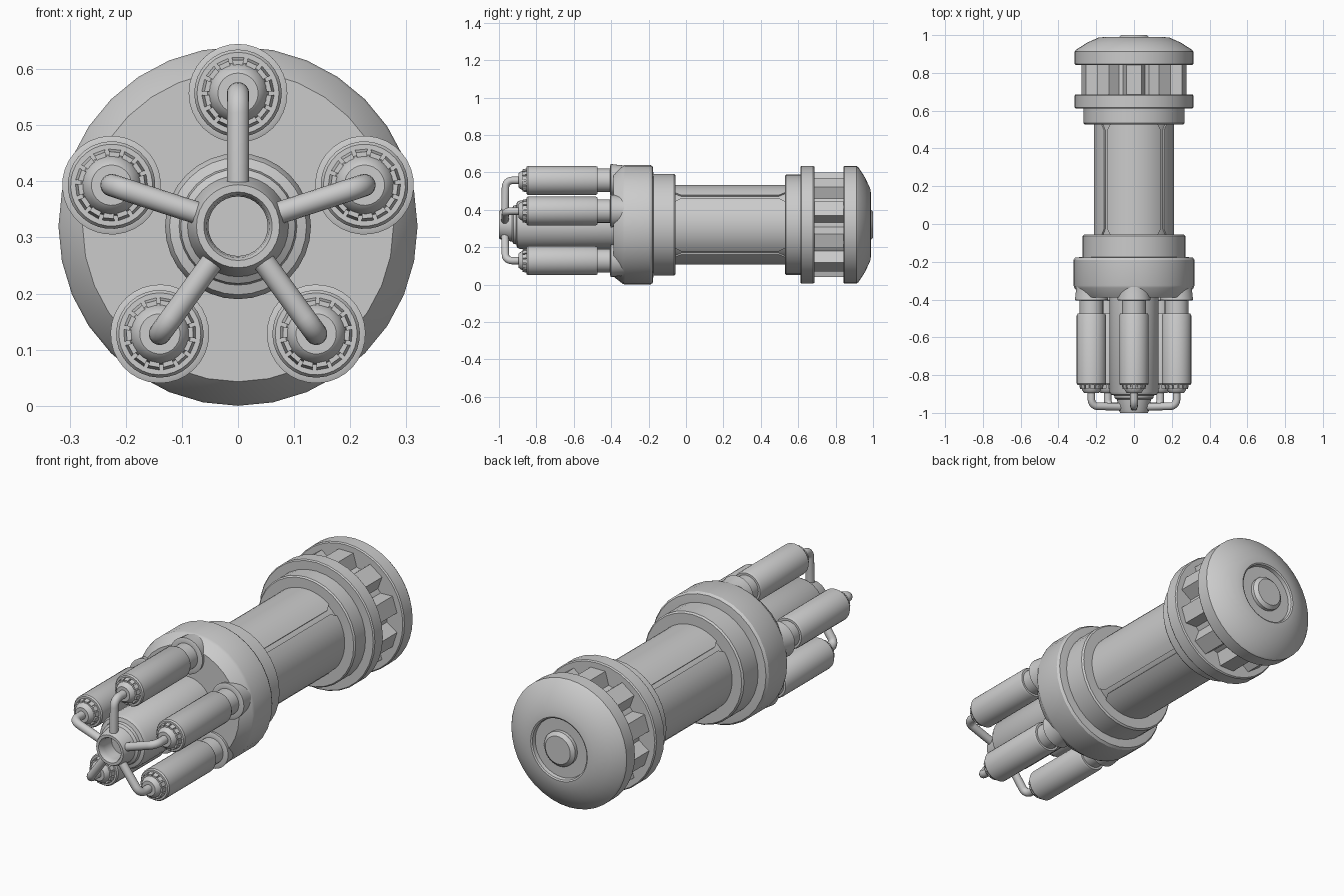
import bpy, bmesh, math
from mathutils import Vector

if "Cube" in bpy.data.objects:
    bpy.data.objects.remove(bpy.data.objects["Cube"])

CZ = 0.32      # height of the main axis (runs along y)
TUBE_R = 0.237 # distance of the small tubes from the axis


def finish(name, bm, angle=32):
    bmesh.ops.remove_doubles(bm, verts=bm.verts, dist=1e-6)
    bmesh.ops.recalc_face_normals(bm, faces=bm.faces)
    me = bpy.data.meshes.new(name)
    bm.to_mesh(me)
    bm.free()
    for p in me.polygons:
        p.use_smooth = True
    me.set_sharp_from_angle(angle=math.radians(angle))
    return place(name, me)


def place(name, me, turn=0.0):
    ob = bpy.data.objects.new(name, me)
    ob.location = (0, 0, CZ)
    ob.rotation_euler = (0, turn, 0)
    bpy.context.collection.objects.link(ob)
    return ob


def lathe(name, profile, seg=32, dz=0.0, angle=32):
    """Revolve (radius, y) points around the y axis, closing both ends."""
    bm = bmesh.new()
    rings = []
    for r, y in profile:
        rings.append([bm.verts.new((r * math.sin(a), y, dz + r * math.cos(a)))
                      for a in (2 * math.pi * i / seg for i in range(seg))])
    for a, b in zip(rings, rings[1:]):
        for i in range(seg):
            j = (i + 1) % seg
            bm.faces.new((a[i], a[j], b[j], b[i]))
    bm.faces.new(rings[0])
    bm.faces.new(rings[-1])
    return finish(name, bm, angle)


def sections(name, loops, angle=32):
    """Skin a row of equal four-point loops, capped at both ends."""
    bm = bmesh.new()
    rows = [[bm.verts.new(p) for p in loop] for loop in loops]
    for a, b in zip(rows, rows[1:]):
        for i in range(4):
            j = (i + 1) % 4
            bm.faces.new((a[i], a[j], b[j], b[i]))
    bm.faces.new(rows[0])
    bm.faces.new(rows[-1])
    return finish(name, bm, angle)


def repeat(ob, count):
    for k in range(1, count):
        place(f"{ob.name}_{k + 1}", ob.data, 2 * math.pi * k / count)


# Front flange with its chamfered face and stepped ring
lathe("front_flange", [(0.277, -0.388), (0.316, -0.338), (0.32, -0.325), (0.32, -0.19),
                       (0.312, -0.178), (0.27, -0.174)])
lathe("front_ring", [(0.272, -0.19), (0.272, -0.064), (0.265, -0.056), (0.2, -0.056)])

# Grip body with four shallow raised panels
lathe("body", [(0.204, -0.08), (0.204, 0.55)], 48)
loops = []
for deg in [-42, -36, -30, -24, -18, -12, -6, 0, 6, 12, 18, 24, 30, 36, 42]:
    cut = 0.035 if abs(deg) == 42 else 0.0
    s, c = math.sin(math.radians(deg)), math.cos(math.radians(deg))
    y0, y1 = -0.06 + cut, 0.53 - cut
    loops.append([(r * s, y, r * c) for r, y in
                  ((0.213, y0), (0.213, y1), (0.19, y1), (0.19, y0))])
repeat(sections("body_panel", loops), 4)

# Rear rings
lathe("rear_ring", [(0.2, 0.528), (0.262, 0.528), (0.268, 0.535), (0.268, 0.62)])
lathe("rear_flange", [(0.26, 0.612), (0.31, 0.612), (0.315, 0.618), (0.315, 0.68),
                      (0.31, 0.686), (0.2, 0.686)])

# Vented section: core and ten chunky ribs
lathe("vent_core", [(0.225, 0.67), (0.225, 0.86)])
rib = sections("vent_rib", [[(-0.063, y, 0.2), (-0.04, y, 0.28), (0.04, y, 0.28), (0.063, y, 0.2)]
                            for y in (0.68, 0.85)])
repeat(rib, 10)

# Domed end cap with recess and button
lathe("end_cap", [(0.2, 0.842), (0.31, 0.842), (0.315, 0.848), (0.315, 0.912), (0.307, 0.922),
                  (0.25, 0.959), (0.19, 0.986), (0.155, 0.99), (0.148, 0.986),
                  (0.145, 0.968), (0.085, 0.968)], 40)
lathe("end_button", [(0.085, 0.96), (0.085, 0.985), (0.068, 1.0)])

# Central barrel with tapered hollow nozzle
lathe("barrel", [(0.13, -0.38), (0.13, -0.888), (0.122, -0.903), (0.105, -0.908), (0.102, -0.922),
                 (0.09, -0.93), (0.08, -0.985), (0.074, -1.0), (0.061, -1.0), (0.056, -0.992),
                 (0.053, -0.97), (0.053, -0.91)])

# Five outer tubes: socket, neck, canister and toothed front end
repeat(lathe("tube_socket", [(0.063, -0.405), (0.08, -0.405), (0.088, -0.402), (0.084, -0.37),
                             (0.08, -0.33), (0.08, -0.3)], 32, TUBE_R), 5)
repeat(lathe("tube_neck", [(0.063, -0.5), (0.063, -0.39)], 24, TUBE_R), 5)
repeat(lathe("tube_canister", [(0.062, -0.852), (0.073, -0.852), (0.078, -0.845), (0.078, -0.485),
                               (0.073, -0.474), (0.06, -0.474)], 32, TUBE_R), 5)
repeat(lathe("tube_tip", [(0.056, -0.84), (0.053, -0.87), (0.048, -0.882), (0.04, -0.893),
                          (0.036, -0.896), (0.02, -0.896)], 24, TUBE_R), 5)

# Ring of small teeth around each tip
bm = bmesh.new()
for k in range(14):
    mid = 2 * math.pi * k / 14
    corners = []
    for y, ro in ((-0.845, 0.066), (-0.874, 0.06)):
        for r, da in ((0.045, -0.17), (ro, -0.17), (ro, 0.17), (0.045, 0.17)):
            corners.append(bm.verts.new((r * math.sin(mid + da), y, TUBE_R + r * math.cos(mid + da))))
    for f in ((0, 1, 2, 3), (7, 6, 5, 4), (0, 4, 5, 1), (1, 5, 6, 2), (2, 6, 7, 3), (3, 7, 4, 0)):
        bm.faces.new([corners[i] for i in f])
repeat(finish("tube_teeth", bm), 5)

# Bent feed pipe from each tube tip into the nozzle
bend = 0.035
path = [Vector((0, -0.88, TUBE_R))]
for i in range(7):
    a = math.pi / 2 * i / 6
    path.append(Vector((0, -0.93 - bend * math.sin(a), TUBE_R - bend + bend * math.cos(a))))
path.append(Vector((0, -0.968, 0.078)))
bm = bmesh.new()
rings = []
for i, p in enumerate(path):
    t = (path[min(i + 1, len(path) - 1)] - path[max(i - 1, 0)]).normalized()
    side = Vector((1, 0, 0))
    up = t.cross(side)
    rings.append([bm.verts.new(p + 0.02 * (side * math.cos(a) + up * math.sin(a)))
                  for a in (2 * math.pi * k / 16 for k in range(16))])
for a, b in zip(rings, rings[1:]):
    for k in range(16):
        bm.faces.new((a[k], a[(k + 1) % 16], b[(k + 1) % 16], b[k]))
bm.faces.new(rings[0])
bm.faces.new(rings[-1])
repeat(finish("feed_pipe", bm), 5)
